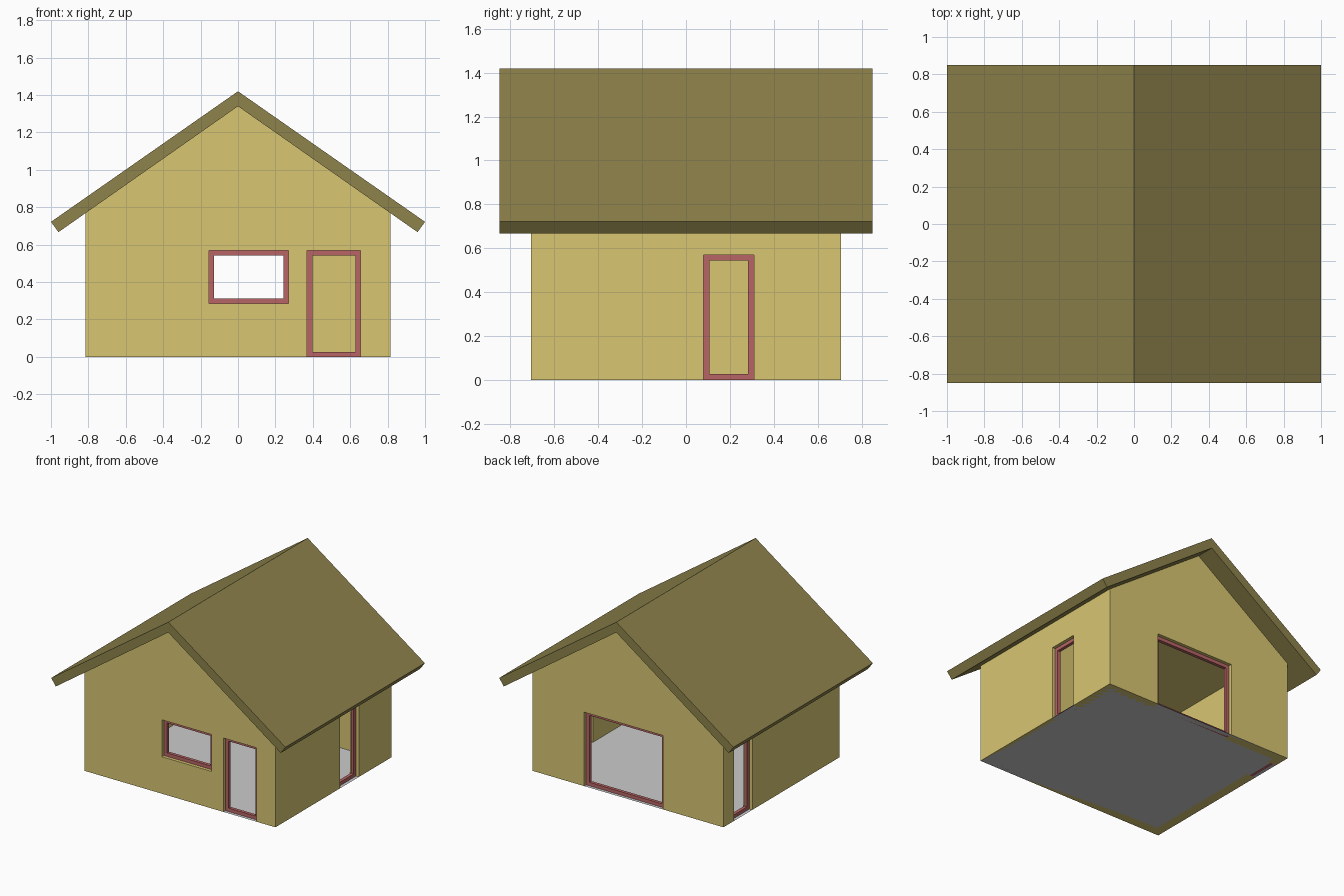
import bpy, bmesh
from mathutils import Vector

if "Cube" in bpy.data.objects:
    bpy.data.objects.remove(bpy.data.objects["Cube"])

HX, HY = 0.815, 0.707        # outer wall half sizes
WALL = 0.075                 # wall thickness
RIDGE, SLOPE = 1.34, 0.7     # underside of the roof


def material(name, rgb):
    m = bpy.data.materials.new(name)
    m.diffuse_color = (*rgb, 1)
    m.use_nodes = True
    m.node_tree.nodes["Principled BSDF"].inputs["Base Color"].default_value = m.diffuse_color
    return m


wall_mat = material("wall_yellow", (0.69, 0.57, 0.17))
roof_mat = material("roof_olive", (0.27, 0.225, 0.07))
frame_mat = material("frame_red", (0.48, 0.13, 0.13))


def finish(bm, name, mat=None):
    bmesh.ops.recalc_face_normals(bm, faces=bm.faces)
    mesh = bpy.data.meshes.new(name)
    bm.to_mesh(mesh)
    bm.free()
    ob = bpy.data.objects.new(name, mesh)
    bpy.context.collection.objects.link(ob)
    if mat:
        mesh.materials.append(mat)
    return ob


def prism(name, profile, half_depth, mat):
    """Extrude an x-z profile along y."""
    bm = bmesh.new()
    face = bm.faces.new([bm.verts.new((x, -half_depth, z)) for x, z in profile])
    ext = bmesh.ops.extrude_face_region(bm, geom=[face])
    verts = [v for v in ext["geom"] if isinstance(v, bmesh.types.BMVert)]
    bmesh.ops.translate(bm, verts=verts, vec=(0, 2 * half_depth, 0))
    return finish(bm, name, mat)


def add_box(bm, lo, hi):
    lo, hi = Vector(lo), Vector(hi)
    for v in bmesh.ops.create_cube(bm, size=1)["verts"]:
        v.co = (lo + hi) / 2 + v.co * (hi - lo)


def cut(ob, lo, hi, name):
    bm = bmesh.new()
    add_box(bm, lo, hi)
    cutter = finish(bm, name)
    cutter.hide_render = True
    cutter.hide_set(True)
    mod = ob.modifiers.new(name, "BOOLEAN")
    mod.operation, mod.solver, mod.object = "DIFFERENCE", "EXACT", cutter


# Walls: gabled prism, hollowed out
eave = RIDGE - SLOPE * HX
walls = prism("walls", [(-HX, 0), (HX, 0), (HX, eave), (0, RIDGE), (-HX, eave)], HY, wall_mat)
cut(walls, (-HX + WALL, -HY + WALL, -1), (HX - WALL, HY - WALL, 2), "room_cutter")

# Roof: folded slab with square-cut eaves
prism("roof", [(0, 1.42), (1, 0.722), (0.96, 0.667), (0, RIDGE), (-0.96, 0.667), (-1, 0.722)],
      0.85, roof_mat)

# Floor sheet
bm = bmesh.new()
bm.faces.new([bm.verts.new(p) for p in ((-HX, -HY, 0), (HX, -HY, 0), (HX, HY, 0), (-HX, HY, 0))])
finish(bm, "floor")


def opening(name, axis, side, a0, a1, z0, z1, rim=0.027):
    """Cut a hole in one wall and set a recessed frame inside it."""
    outer = side * (HX if axis == "x" else HY)

    def span(a, b, za, zb, d0, d1):
        n = sorted((outer - side * d0, outer - side * d1))
        if axis == "x":
            return (n[0], a, za), (n[1], b, zb)
        return (a, n[0], za), (b, n[1], zb)

    cut(walls, *span(a0, a1, z0 if z0 > 0 else -0.1, z1, -0.1, WALL + 0.1), name + "_cutter")
    bm = bmesh.new()
    for a, b, za, zb in ((a0, a0 + rim, z0, z1), (a1 - rim, a1, z0, z1),
                         (a0 + rim, a1 - rim, z0, z0 + rim), (a0 + rim, a1 - rim, z1 - rim, z1)):
        add_box(bm, *span(a, b, za, zb, 0.025, 0.05))
    finish(bm, name, frame_mat)


# Window and door frames
opening("front_window_frame", "y", -1, -0.155, 0.27, 0.285, 0.57)
opening("front_door_frame", "y", -1, 0.37, 0.655, 0, 0.57)
opening("back_door_frame", "y", 1, -0.30, 0.375, 0, 0.57)
opening("right_door_frame", "x", 1, 0.08, 0.31, 0, 0.57)
opening("left_door_frame", "x", -1, 0.355, 0.58, 0, 0.57)
